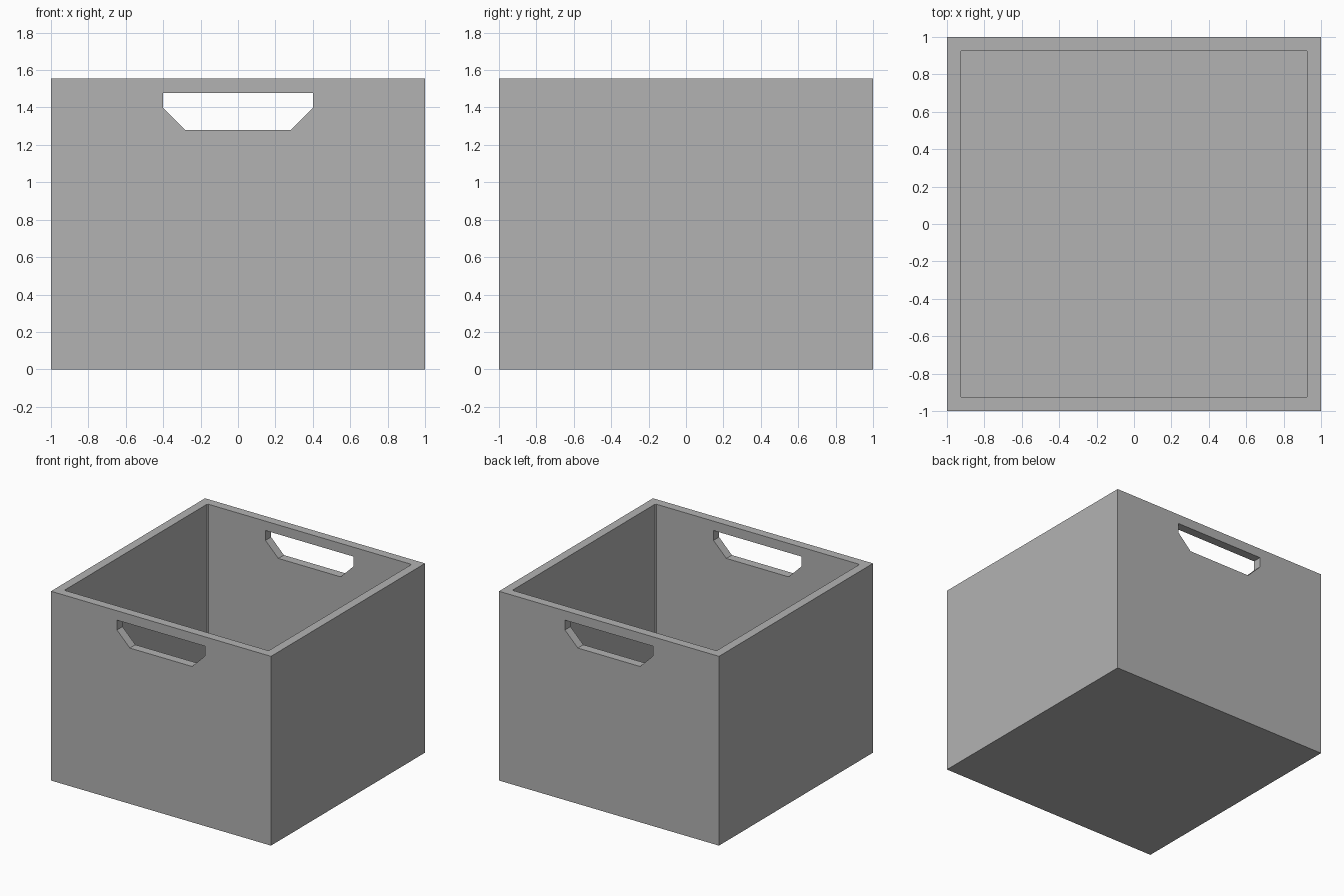
import bpy, bmesh

if "Cube" in bpy.data.objects:
    bpy.data.objects.remove(bpy.data.objects["Cube"], do_unlink=True)

HEIGHT, WALL, FLOOR = 1.555, 0.072, 0.072
GREY = (0.448, 0.448, 0.448, 1)

grey = bpy.data.materials.new("light_grey")
grey.use_nodes = True
grey.diffuse_color = GREY
grey.node_tree.nodes["Principled BSDF"].inputs["Base Color"].default_value = GREY


def prism(name, outline, offset):
    """Extrude a closed outline of 3D points along an offset."""
    bm = bmesh.new()
    face = bm.faces.new([bm.verts.new(p) for p in outline])
    new = bmesh.ops.extrude_face_region(bm, geom=[face], use_keep_orig=True)["geom"]
    verts = [v for v in new if isinstance(v, bmesh.types.BMVert)]
    bmesh.ops.translate(bm, verts=verts, vec=offset)
    bmesh.ops.recalc_face_normals(bm, faces=bm.faces)
    mesh = bpy.data.meshes.new(name)
    bm.to_mesh(mesh)
    bm.free()
    mesh.materials.append(grey)
    obj = bpy.data.objects.new(name, mesh)
    bpy.context.collection.objects.link(obj)
    return obj


def square(r, z):
    return [(-r, -r, z), (r, -r, z), (r, r, z), (-r, r, z)]


# Outer block of the box
box = prism("storage_box", square(1, 0), (0, 0, HEIGHT))

# Hollow interior with slightly eased vertical corners
r, c = 1 - WALL, 1 - WALL - 0.008
inside = [(-c, -r), (c, -r), (r, -c), (r, c), (c, r), (-c, r), (-r, c), (-r, -c)]
cavity = prism("cavity_cutter", [(x, y, FLOOR) for x, y in inside], (0, 0, 2))

# Handle slot running through the front and back walls
half = [(0.283, 1.28), (0.4, 1.397), (0.4, 1.478)]
slot = half + [(-x, z) for x, z in reversed(half)]
handle = prism("handle_cutter", [(x, -1.2, z) for x, z in slot], (0, 2.4, 0))

# Cut the cavity and handles, then drop the cutters
bpy.context.view_layer.objects.active = box
for cutter in (cavity, handle):
    cutter.hide_render = True
    mod = box.modifiers.new(cutter.name, "BOOLEAN")
    mod.operation = "DIFFERENCE"
    mod.solver = "EXACT"
    mod.object = cutter
    bpy.ops.object.modifier_apply(modifier=mod.name)
    bpy.data.objects.remove(cutter, do_unlink=True)
